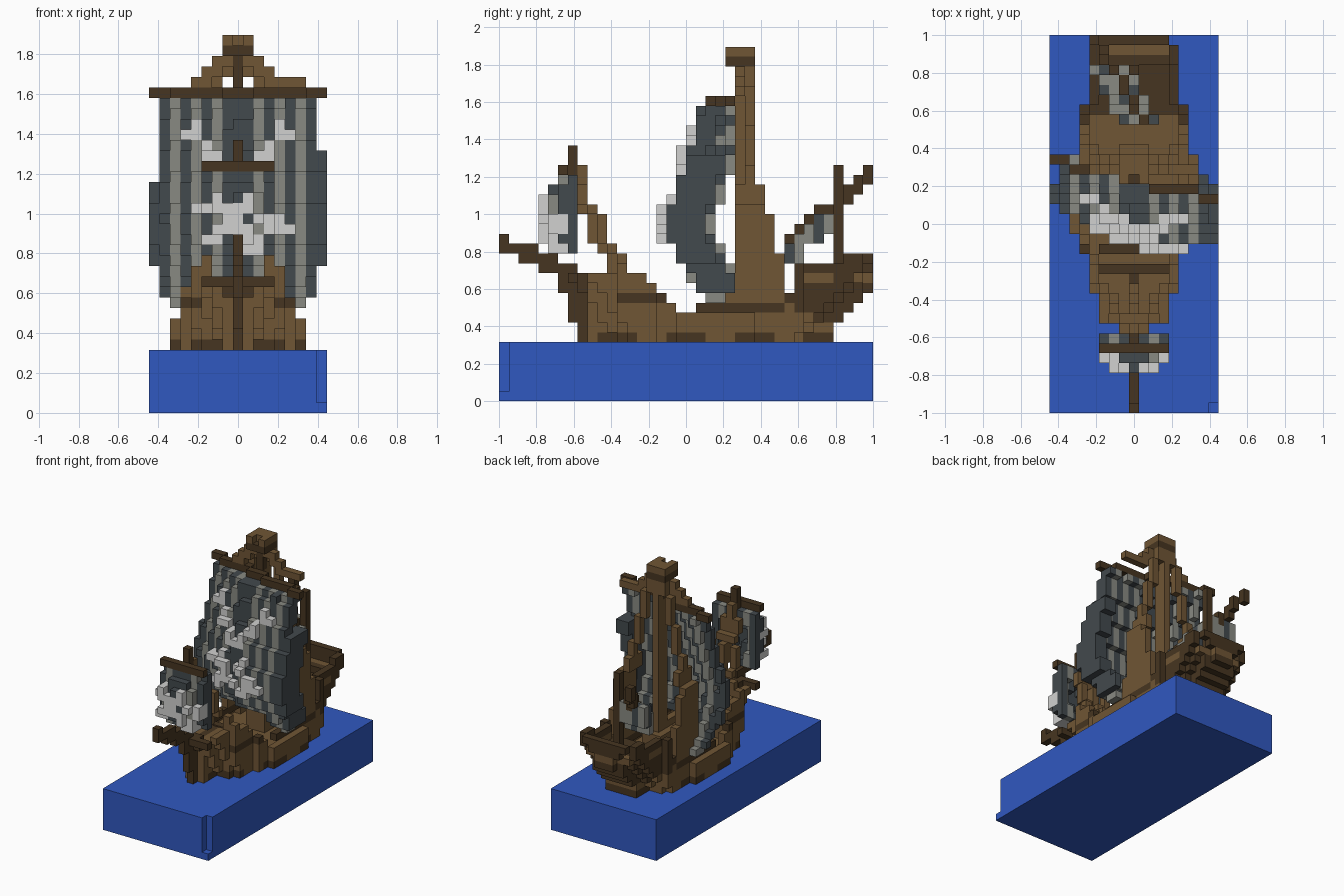
import bpy
import bmesh
from mathutils import Vector

cube = bpy.data.objects.get("Cube")
if cube:
    bpy.data.objects.remove(cube)

V = 1 / 19  # block size


def material(name, rgb):
    m = bpy.data.materials.new(name)
    m.use_nodes = True
    m.diffuse_color = (*rgb, 1)
    m.node_tree.nodes["Principled BSDF"].inputs["Base Color"].default_value = (*rgb, 1)
    return m


MATS = [material("brown wood", (.16, .092, .035)),
        material("dark wood", (.062, .036, .015)),
        material("dark grey cloth", (.055, .067, .075)),
        material("grey cloth", (.25, .255, .225)),
        material("pale cloth", (.64, .64, .63)),
        material("sea blue", (.03, .098, .53))]
BROWN, DARK, SLATE, GREY, PALE, BLUE = range(len(MATS))
DIRS = [Vector(s * a for a in axis) for axis in ((1, 0, 0), (0, 1, 0), (0, 0, 1)) for s in (1, -1)]


def build(name, cells):
    """Turn a {(column, row, level): colour} dict into one block mesh without inner faces."""
    bm, verts = bmesh.new(), {}
    for cell, colour in cells.items():
        c = Vector(cell)
        for d in DIRS:
            if tuple(int(n) for n in c + d) in cells:
                continue
            u = Vector((d.y, d.z, d.x))
            w = d.cross(u)
            loop = []
            for a, b in ((1, 1), (-1, 1), (-1, -1), (1, -1)):
                p = c + (d + u * a + w * b) / 2
                key = tuple(round(n * 2) for n in p)
                if key not in verts:
                    verts[key] = bm.verts.new((p.x * V, (p.y - 18.5) * V, (p.z + .5) * V))
                loop.append(verts[key])
            bm.faces.new(loop).material_index = colour
    mesh = bpy.data.meshes.new(name)
    bm.to_mesh(mesh)
    bm.free()
    for m in MATS:
        mesh.materials.append(m)
    obj = bpy.data.objects.new(name, mesh)
    bpy.context.collection.objects.link(obj)


def block(cells, xs, ys, zs, colour):
    """Fill an inclusive range of blocks."""
    for i in range(xs[0], xs[1] + 1):
        for j in range(ys[0], ys[1] + 1):
            for k in range(zs[0], zs[1] + 1):
                cells[i, j, k] = colour


def step(table, x):
    """Value of the last entry that starts at or before x."""
    return [v for start, v in table if start <= x][-1]


def pattern(rows, top):
    """Set of (column, level) marked in text rows, centred on column zero."""
    return {(n - len(row) // 2, top - r) for r, row in enumerate(rows)
            for n, mark in enumerate(row) if mark == "#"}


# Sea slab with a nick in the front left corner
sea = {}
block(sea, (-8, 8), (0, 37), (0, 5), BLUE)
for k in range(1, 6):
    del sea[8, 0, k]
build("sea_slab", sea)

# Hull: half width, keel level, rail top and deck level along the length
WIDTH = [(6, 1), (7, 2), (9, 3), (12, 4), (16, 5), (18, 6), (26, 5), (31, 4), (37, 3)]
KEEL = [(6, 11), (7, 8), (8, 6), (34, 8), (35, 9), (36, 10), (37, 11)]
RAIL = [(6, 13), (12, 14), (13, 13), (15, 12), (16, 11), (17, 10), (18, 9), (20, 10), (29, 11), (30, 14), (35, 15)]
DECK = [(6, 12), (14, 11), (15, 10), (16, 8), (30, 12), (35, 13)]
hull = {}
for j in range(6, 38):
    for k in range(step(KEEL, j), step(RAIL, j)):
        w = min(step(WIDTH, j), 6 if k < 9 else 5 if k < 11 or j > 28 else 4)
        # round the bilge inwards towards both ends
        bow = (14 - j) / 2 - (k - 6) / 3
        tail = (j - 30) / 2 - (k - 8) / 2
        w = max(0, w - round(max(0, bow, tail)))
        for i in range(-w, w + 1):
            edge = abs(i) == w or j in (6, 37)
            if k >= step(DECK, j) and not edge:
                continue
            wale = k == step(RAIL, j) - 1 and j > 19 or k == 10 and 11 < j < 17 or k > 10 and j < 9
            stern = j > 29 and k > 8 and not (k == 12 and j % 5 in (1, 2, 3)) or j > 31 and k == 8
            plank = k == 6 and j % 7 > 2
            stem = j < 14 and i == 0
            hull[i, j, k] = DARK if (wale or stern or plank or stem) else BROWN
block(hull, (-3, 2), (16, 16), (10, 10), DARK)
block(hull, (-3, 3), (7, 7), (12, 12), DARK)
build("hull", hull)

# Bowsprit rising forward in steps
sprit = {}
for (a, b), k in (((0, 0), 16), ((0, 3), 15), ((2, 5), 14), ((4, 7), 13), ((6, 8), 12)):
    block(sprit, (0, 0), (a, b), (k, k), DARK)
build("bowsprit", sprit)

# Main mast with foot and lookout
mast = {}
block(mast, (0, 0), (24, 25), (8, 33), BROWN)
block(mast, (-1, 1), (23, 26), (8, 11), BROWN)
block(mast, (0, 0), (21, 23), (12, 12), BROWN)
block(mast, (0, 0), (24, 24), (31, 33), DARK)
build("main_mast", mast)
lookout = {}
block(lookout, (-1, 1), (23, 25), (34, 34), DARK)
block(lookout, (-1, 1), (23, 25), (35, 35), BROWN)
del lookout[0, 23, 35]
build("lookout", lookout)

# Main shrouds: broad slabs at the rail, thin lines above
BACK = [(9, 28), (15, 27), (19, 26), (22, 25)]
for side, label in ((1, "left"), (-1, "right")):
    cells = {}
    for k in range(9, 34):
        i = side * (5 if k < 18 else round(5 - 4 * (k - 18) / 15))
        front = 23 if k < 13 else 24 if k < 22 else 25
        block(cells, (i, i), (front, step(BACK, k)), (k, k), BROWN)
    build(f"main_shroud_{label}", cells)

# Main yard set at an angle, with lifts to the mast head
yard, lifts = {}, {}
for i in range(-8, 9):
    yard[i, round(23 - i / 4), 30] = DARK
for a, b, k in ((-4, -3, 31), (3, 6, 31), (-3, -2, 32), (2, 3, 32), (-2, -1, 33), (1, 2, 33)):
    block(lifts, (a, b), (24, 24), (k, k), BROWN)
build("main_yard", yard)
build("yard_lifts", lifts)

# Main sail: billowing striped cloth with deep dark edges and a pale crossed emblem
BONES = pattern([".#.......#.",
                 "##.......##",
                 "..#.....#..",
                 "..##...##..",
                 "....#.#....",
                 "....###....",
                 "...........",
                 "...#...#...",
                 ".####.##...",
                 "....#...##.",
                 "...####.###",
                 "..##...##.."], 27)
sail = {}
for i in range(-8, 9):
    a = abs(i)
    if a == 8:
        low, high = 14, (21 if i < 0 else 24)
    else:
        low, high = (10 if a == 6 else 11 if a > 4 else 13), 29
    for k in range(low, high + 1):
        curve = .33 * (k - 18) if k > 18 else 3.5 * ((k - 18) / 7) ** 2
        j = round(17.5 + curve - i / 4 + 1.2 * (i / 7) ** 2)
        depth = 0 if i < -6 else 3 if i > 6 and k < 25 else 1
        colour = GREY if i and a % 2 == 0 and a < 8 else SLATE
        block(sail, (i, i), (j, j + depth), (k, k), colour)
        if (i, k) in BONES:
            block(sail, (i, i), (j - 1, j), (k, k), PALE)
build("main_sail", sail)

# Fore mast leaning back, with stays spreading down to the rail
fore = {}
block(fore, (0, 0), (7, 7), (22, 25), DARK)
for k in range(13, 24):
    j = round(8 + max(0, 21 - k) * .5)
    spread = round((23 - k) * .3)
    block(fore, (0, 0), (max(8, j - 1), j), (k, k), BROWN)
    for i in (-spread, spread):
        block(fore, (i, i), (j, j), (k, k), BROWN)
build("fore_mast", fore)
fore_yard = {}
block(fore_yard, (-3, 3), (6, 6), (23, 23), DARK)
build("fore_yard", fore_yard)

# Fore sail with its own pale emblem on the bulge
FORE_MARK = pattern([".#..#..",
                     "#####..",
                     "..##.##",
                     ".####.#",
                     "##..##.",
                     "....##."], 20)
fore_sail = {}
for i in range(-3, 4):
    for k in range(15, 23):
        j = round(4.2 + 2 * ((k - 18.5) / 4) ** 2 + 1.4 * (i / 3) ** 2)
        colour = GREY if abs(i) == 2 else SLATE
        block(fore_sail, (i, i), (j, min(j + 1, 7)), (k, k), colour)
        if (i, k) in FORE_MARK:
            block(fore_sail, (i, i), (max(4, j - 1), j), (k, k), PALE)
build("fore_sail", fore_sail)

# Rear mast, slanting yard and its triangular sail
rear = {}
block(rear, (0, 0), (34, 34), (12, 23), DARK)
build("rear_mast", rear)
rear_yard, rear_sail = {}, {}
for j in range(29, 38):
    i, k = round(1 - (j - 29) * .6), round(16 + (j - 29) * .87)
    block(rear_yard, (i, i), (j, j), (k - (j > 30), k), DARK)
    if j < 35:
        for n in range(-2, 2):
            block(rear_sail, (i + n, i + n), (j, j), (14 if j < 31 else 16 + (j > 32), k - 1),
                  SLATE if (j + n) % 3 == 0 else GREY)
build("rear_yard", rear_yard)
build("rear_sail", rear_sail)
